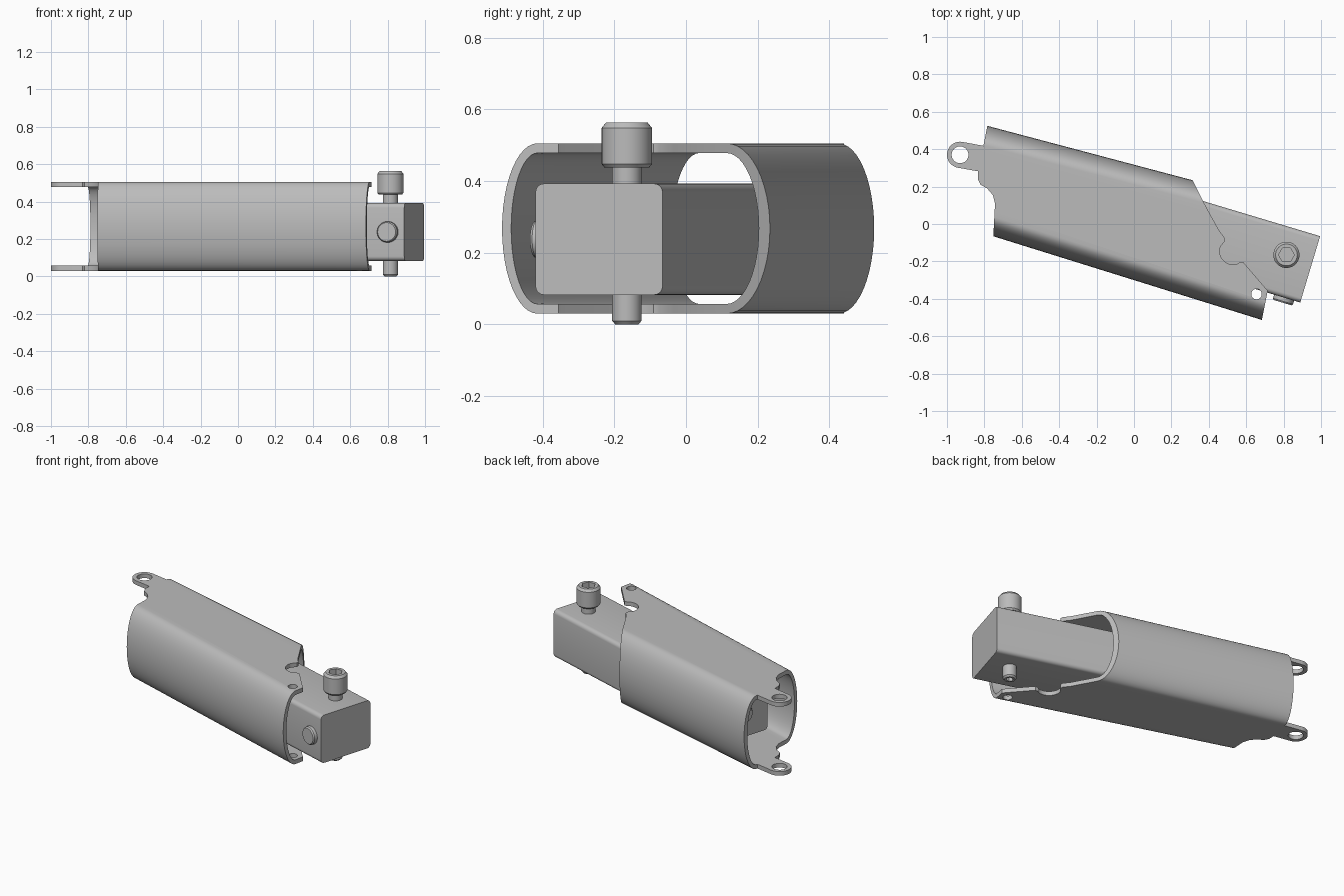
import bpy, bmesh, math
from mathutils import Vector, Matrix

if "Cube" in bpy.data.objects:
    bpy.data.objects.remove(bpy.data.objects["Cube"])

steel = bpy.data.materials.new("grey_steel")
steel.use_nodes = True
GREY = (0.5, 0.5, 0.5, 1)
steel.diffuse_color = GREY
steel.node_tree.nodes["Principled BSDF"].inputs["Base Color"].default_value = GREY


def make(name, bm, matrix=None):
    bmesh.ops.recalc_face_normals(bm, faces=bm.faces)
    mesh = bpy.data.meshes.new(name)
    bm.to_mesh(mesh)
    bm.free()
    if matrix:
        mesh.transform(matrix)
    mesh.materials.append(steel)
    obj = bpy.data.objects.new(name, mesh)
    bpy.context.scene.collection.objects.link(obj)
    return obj


def prism(name, outline, z0, z1):
    bm = bmesh.new()
    face = bm.faces.new([bm.verts.new((x, y, z0)) for x, y in outline])
    ext = bmesh.ops.extrude_face_region(bm, geom=[face])["geom"]
    up = [v for v in ext if isinstance(v, bmesh.types.BMVert)]
    bmesh.ops.translate(bm, verts=up, vec=(0, 0, z1 - z0))
    return make(name, bm)


def circle(x, y, r, n=32, start=0, end=360):
    # arc points; a full turn omits the repeated last point
    steps = n if end - start == 360 else n - 1
    angles = [math.radians(start + (end - start) * i / steps) for i in range(n)]
    return [(x + r * math.cos(a), y + r * math.sin(a)) for a in angles]


def lathe(name, profile, matrix, n=40):
    # closed solid of revolution from (radius, height) rings
    bm = bmesh.new()
    rings = [[bm.verts.new((x, y, z)) for x, y in circle(0, 0, r, n)] for r, z in profile]
    for a, b in zip(rings, rings[1:]):
        for i in range(n):
            j = (i + 1) % n
            bm.faces.new((a[i], a[j], b[j], b[i]))
    bm.faces.new(rings[0])
    bm.faces.new(rings[-1])
    return make(name, bm, matrix)


def boolean(obj, cutter, operation="DIFFERENCE"):
    cutter.hide_render = True
    mod = obj.modifiers.new(operation.lower(), "BOOLEAN")
    mod.operation, mod.solver, mod.object = operation, "EXACT", cutter
    bpy.context.view_layer.objects.active = obj
    bpy.ops.object.modifier_apply(modifier=mod.name)
    bpy.data.objects.remove(cutter)


def smooth(obj, angle=30):
    bpy.ops.object.select_all(action="DESELECT")
    obj.select_set(True)
    bpy.context.view_layer.objects.active = obj
    bpy.ops.object.shade_smooth_by_angle(angle=math.radians(angle))


# Sleeve: tapered tube with elliptical sides and flat top and bottom
MID, HALF, WALL, CURVE = 0.2675, 0.2375, 0.027, 0.105


def section(x, inset):
    front, back = -0.30 - 0.3116 * x, 0.317 - 0.265 * x
    a, b = CURVE - inset, HALF - inset
    pts = []
    for side, centre in ((0, back - CURVE), (180, front + CURVE)):
        for i in range(25):
            t = math.radians(side - 90 + 180 * i / 24)
            pts.append((x, centre + a * math.cos(t), MID + b * math.sin(t)))
    return pts


bm = bmesh.new()
loops = [[bm.verts.new(p) for p in section(x, inset)]
         for x, inset in ((-1.1, 0), (0.9, 0), (0.9, WALL), (-1.1, WALL))]
for k in range(4):
    a, b = loops[k], loops[(k + 1) % 4]
    for i in range(len(a)):
        j = (i + 1) % len(a)
        bm.faces.new((a[i], a[j], b[j], b[i]))
sleeve = make("sleeve", bm)

# Plan outline of the sleeve: slanted right end with a round notch, lugs on the left
outline = [(-0.755, -0.12), (-0.25, -0.30), (0.67, -0.58), (0.715, -0.355), (0.705, -0.345)]
outline += [(0.585, -0.205), (0.565, -0.205)]
outline += circle(0.53, -0.145, 0.072, 14, -75, -200)
outline += [(0.487, -0.09), (0.485, -0.075), (0.455, -0.035), (0.40, 0.065), (0.36, 0.14)]
outline += [(0.29, 0.28), (-0.25, 0.46), (-0.773, 0.58), (-0.805, 0.418)]
outline += circle(-0.93, 0.37, 0.07, 18, 80, 258)
outline += [(-0.835, 0.282), (-0.835, 0.24), (-0.82, 0.21), (-0.785, 0.19),
            (-0.755, 0.155), (-0.743, 0.11), (-0.745, 0.07)]
boolean(sleeve, prism("plan_cutter", outline, -0.2, 0.8), "INTERSECT")
for x, y, r in ((-0.93, 0.37, 0.045), (0.655, -0.375, 0.028)):
    boolean(sleeve, prism("hole_cutter", circle(x, y, r), -0.2, 0.8))
smooth(sleeve)

# Sliding bar: rectangular bar with rounded long edges, local +x is its outer end
tilt = math.radians(-16.7)
bar_frame = Matrix.Translation((0.942, -0.2425, 0.2375)) @ Matrix.Rotation(tilt, 4, "Z")
LENGTH, WIDTH, HEIGHT = 1.56, 0.37, 0.31
bm = bmesh.new()
bmesh.ops.create_cube(bm, size=1)
bmesh.ops.scale(bm, vec=(LENGTH, WIDTH, HEIGHT), verts=bm.verts)
bmesh.ops.translate(bm, vec=(-LENGTH / 2, 0, 0), verts=bm.verts)
long_edges = [e for e in bm.edges if abs(e.verts[0].co.x - e.verts[1].co.x) > 1]
bmesh.ops.bevel(bm, geom=long_edges, offset=0.025, segments=5, profile=0.5, affect="EDGES")
bar = make("sliding_bar", bm, bar_frame)
smooth(bar)

# Cap screw through the bar, with hexagon sockets at both ends
BX, BY = 0.815, -0.165
screw = lathe("cap_screw", [
    (0.032, 0), (0.041, 0.01), (0.041, 0.437), (0.062, 0.437), (0.07, 0.447),
    (0.07, 0.548), (0.058, 0.563)], Matrix.Translation((BX, BY, 0)))
for r, z0, z1 in ((0.042, 0.50, 0.7), (0.022, -0.1, 0.04)):
    boolean(screw, prism("socket_cutter", circle(BX, BY, r, 6), z0, z1))
smooth(screw)

# Round studs on the front face and on the inner end of the bar
studs = (("front_stud", (-0.09, -WIDTH / 2, 0), "X", 90),
         ("inner_end_stud", (-LENGTH, 0, 0), "Y", -90))
for name, place, axis, turn in studs:
    matrix = bar_frame @ Matrix.Translation(place) @ Matrix.Rotation(math.radians(turn), 4, axis)
    smooth(lathe(name, [(0.056, -0.03), (0.056, 0.02), (0.05, 0.028)], matrix))
